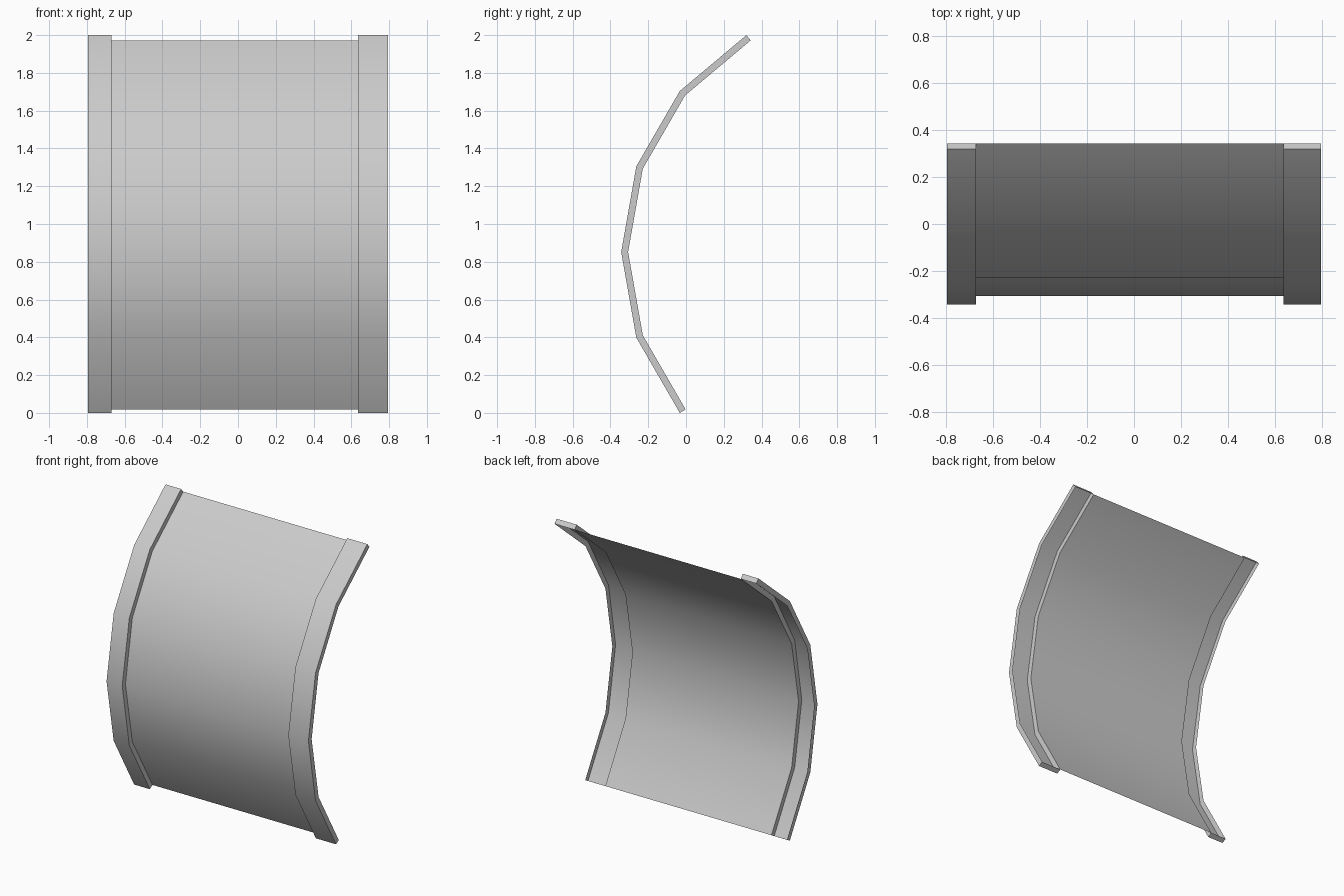
import bpy, bmesh, math
from mathutils import Vector

if "Cube" in bpy.data.objects:
    bpy.data.objects.remove(bpy.data.objects["Cube"])

SEG = 0.4603      # length of each bend segment
DEPTH = 0.036     # rail depth behind its front face
ANGLES = [120, 100, 80, 60, 40]   # segment headings in the y-z plane

# Front bend line and the same line offset backwards with mitred corners
dirs = [Vector((math.cos(math.radians(a)), math.sin(math.radians(a)))) for a in ANGLES]
front = [Vector((-0.033, 0.0))]
for d in dirs:
    front.append(front[-1] + d * SEG)
back = []
for i, p in enumerate(front):
    a, b = dirs[max(i - 1, 0)], dirs[min(i, len(dirs) - 1)]
    na, nb = Vector((a.y, -a.x)), Vector((b.y, -b.x))
    m = (na + nb).normalized()
    back.append(p + m * (DEPTH / m.dot(na)))
base = min(p.y for p in front + back)
front = [p - Vector((0, base)) for p in front]
back = [p - Vector((0, base)) for p in back]


def bent_part(name, sections, caps=False):
    """Sweep an open cross-section: each section is (x, bend line)."""
    bm = bmesh.new()
    cols = [[bm.verts.new((x, p.x, p.y)) for p in line] for x, line in sections]
    for c0, c1 in zip(cols, cols[1:]):
        for i in range(len(c0) - 1):
            bm.faces.new((c0[i], c1[i], c1[i + 1], c0[i + 1]))
    if caps:
        bm.faces.new([c[0] for c in reversed(cols)])
        bm.faces.new([c[-1] for c in cols])
    me = bpy.data.meshes.new(name)
    bm.to_mesh(me)
    bm.free()
    ob = bpy.data.objects.new(name, me)
    bpy.context.collection.objects.link(ob)
    bpy.context.view_layer.objects.active = ob
    bpy.ops.object.select_all(action='DESELECT')
    ob.select_set(True)
    bpy.ops.object.shade_smooth_by_angle(angle=math.radians(30))


# Thin curved panel between the rails
bent_part("curved_panel", [(-0.671, back), (0.636, back)])

# Raised side rails: channels open at the back, closed at both ends
for name, x0, x1 in (("left_rail", -0.794, -0.671), ("right_rail", 0.636, 0.794)):
    bent_part(name, [(x0, back), (x0, front), (x1, front), (x1, back)], caps=True)
